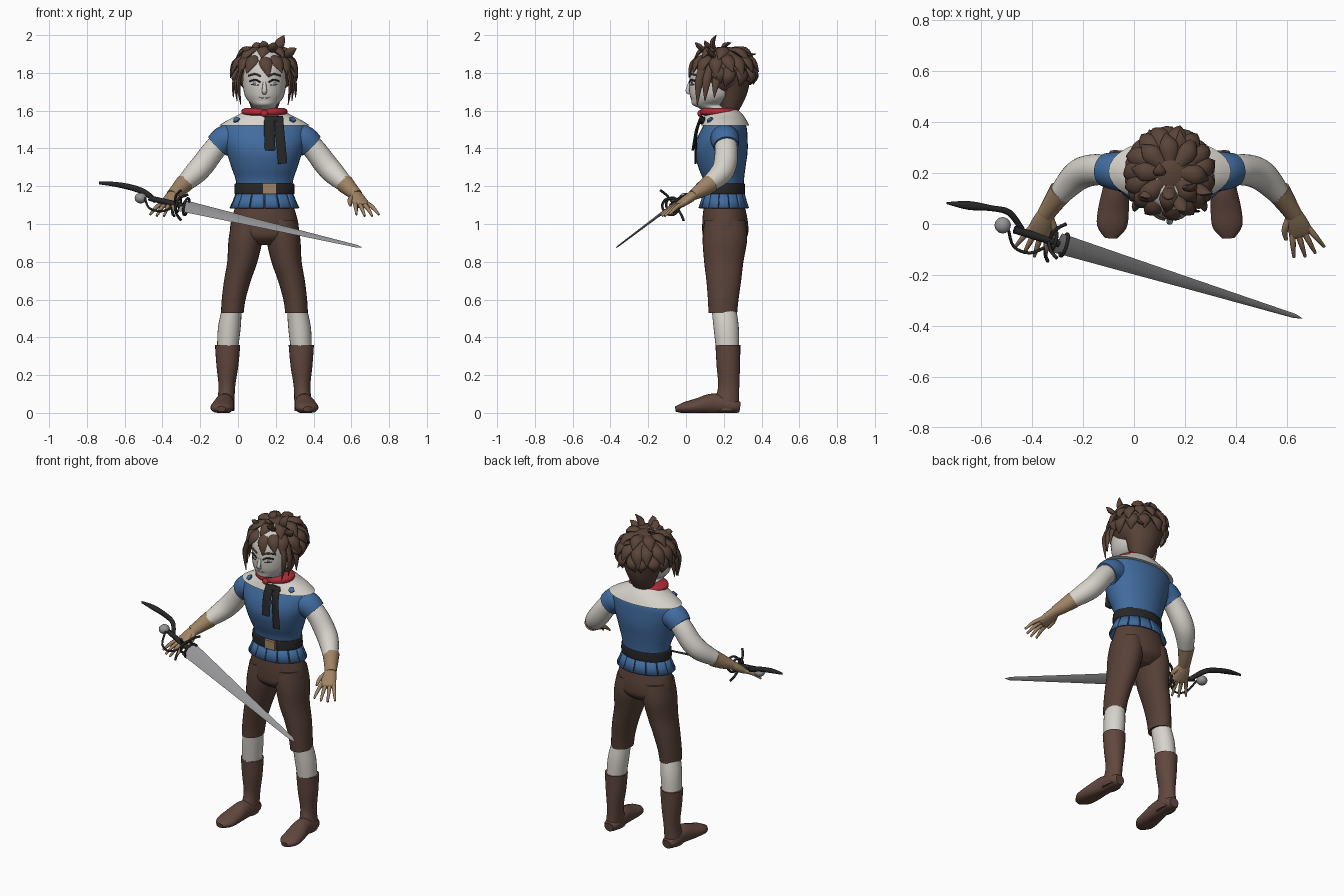
import bpy, bmesh, math, random
from mathutils import Vector, Matrix

cube = bpy.data.objects.get("Cube")
if cube:
    bpy.data.objects.remove(cube, do_unlink=True)
random.seed(4)
CX = .14          # the figure stands off centre, balanced by the sword
X, Y, Z = Vector((1, 0, 0)), Vector((0, 1, 0)), Vector((0, 0, 1))


def material(name, *rgb):
    m = bpy.data.materials.new(name)
    m.use_nodes = True
    m.diffuse_color = (*rgb, 1)
    m.node_tree.nodes["Principled BSDF"].inputs["Base Color"].default_value = (*rgb, 1)
    return m


hair_brown = material("hair brown", .1, .057, .04)
trouser_brown = material("trouser brown", .095, .052, .038)
boot_brown = material("boot brown", .12, .063, .048)
tunic_blue = material("tunic blue", .053, .15, .35)
scarf_red = material("scarf red", .43, .025, .04)
cloth_white = material("cloth white", .68, .65, .6)
skin = material("pale skin", .64, .61, .57)
leather_tan = material("leather tan", .35, .23, .13)
black = material("black leather", .02, .02, .021)
steel = material("steel", .3, .3, .31)


def build(name, verts, faces, mat, angle=50):
    mesh = bpy.data.meshes.new(name)
    mesh.from_pydata(verts, [], faces)
    bm = bmesh.new()
    bm.from_mesh(mesh)
    bmesh.ops.recalc_face_normals(bm, faces=bm.faces)
    bm.to_mesh(mesh)
    bm.free()
    mesh.materials.append(mat)
    mesh.shade_smooth()
    mesh.set_sharp_from_angle(angle=math.radians(angle))
    obj = bpy.data.objects.new(name, mesh)
    bpy.context.collection.objects.link(obj)
    return obj


def spline(pts, steps):
    out = []
    for i in range(len(pts) - 1):
        quad = (pts[max(i - 1, 0)], pts[i], pts[i + 1], pts[min(i + 2, len(pts) - 1)])
        for k in range(steps):
            t = k / steps
            out.append([.5 * (2 * b + (c - a) * t + (2 * a - 5 * b + 4 * c - d) * t * t
                              + (3 * b - a - 3 * c + d) * t ** 3) for a, b, c, d in zip(*quad)])
    return out + [list(pts[-1])]


def tube(name, pts, mat, n=20, steps=4, side=X, level=False):
    """Skin elliptical rings (x, y, z, radius along side, other radius) on a smooth path."""
    rings = spline(pts, steps)
    verts, faces = [], []
    last = len(rings) - 1
    for i, ring in enumerate(rings):
        t = (Vector(rings[min(i + 1, last)][:3]) - Vector(rings[max(i - 1, 0)][:3])).normalized()
        t = Z if level else t
        u = (side - t * side.dot(t)).normalized()
        v = t.cross(u)
        for j in range(n):
            a = math.tau * j / n
            verts.append(Vector(ring[:3]) + u * max(ring[3], .001) * math.cos(a)
                         + v * max(ring[4], .001) * math.sin(a))
    for i in range(last):
        for j in range(n):
            k = (j + 1) % n
            faces.append((i * n + j, i * n + k, i * n + n + k, i * n + n + j))
    faces += [tuple(range(n)), tuple(range(last * n, last * n + n))]
    return build(name, verts, faces, mat)


def loft(name, rows, mat, off=0, n=32):
    """Stack level rings given as (z, y, half width, half depth)."""
    return tube(name, [(CX + off, y, z, w, d) for z, y, w, d in rows], mat, n, level=True)


def cord(name, points, r, mat, n=8, flat=1, side=X):
    return tube(name, [(*p, r, r * flat) for p in points], mat, n, side=side)


def ball(name, loc, scale, mat):
    bm = bmesh.new()
    bmesh.ops.create_uvsphere(bm, u_segments=20, v_segments=12, radius=1,
                              matrix=Matrix.Translation(loc) @ Matrix.Diagonal((*scale, 1)))
    mesh = bpy.data.meshes.new(name)
    bm.to_mesh(mesh)
    bm.free()
    mesh.materials.append(mat)
    mesh.shade_smooth()
    bpy.context.collection.objects.link(bpy.data.objects.new(name, mesh))


# Torso, collar, neckerchief and belt
loft("tunic", [(1.1, .2, .146, .1), (1.22, .2, .15, .106), (1.3, .19, .175, .125), (1.38, .186, .2, .14),
               (1.45, .192, .22, .134), (1.52, .205, .212, .114), (1.56, .2, .14, .09)], tunic_blue)
loft("collar", [(1.522, .207, .24, .128), (1.55, .205, .195, .115), (1.58, .2, .135, .1),
                (1.605, .19, .1, .085)], cloth_white)
loft("neckerchief", [(1.575, .177, .105, .088), (1.585, .175, .12, .099), (1.605, .175, .119, .097),
                     (1.615, .175, .1, .085)], scarf_red)
ball("neckerchief_knot", (CX, .075, 1.585), (.02, .014, .018), scarf_red)
loft("belt", [(1.158, .197, .155, .112), (1.165, .197, .159, .115), (1.207, .197, .158, .115),
              (1.214, .197, .154, .111)], black)
bpy.ops.mesh.primitive_cube_add(size=1, location=(.168, .083, 1.187))
buckle = bpy.context.object
buckle.name = "belt_buckle"
buckle.scale = (.072, .014, .054)
buckle.data.materials.append(leather_tan)
cord("scarf_tail_short", [(.168, .082, 1.57), (.166, .055, 1.5), (.17, .036, 1.39)], .028, black, 10, .25)
cord("scarf_tail_long", [(.215, .085, 1.57), (.222, .056, 1.48), (.237, .05, 1.32)], .024, black, 10, .25)
ball("scarf_knot", (.19, .085, 1.55), (.05, .018, .022), black)

# Skirt of separate flaps below the belt
verts, faces, flaps, cols = [], [], 14, 6
for k in range(flaps):
    for c in range(cols):
        a = math.tau * (k + .04 + .92 * c / (cols - 1)) / flaps
        for z, w, d in ((1.17, .15, .108), (1.125, .167, .121), (1.085, .185, .134)):
            verts.append((CX + w * math.sin(a), .2 - d * math.cos(a), z))
    for c in range(cols - 1):
        for r in range(2):
            i = (k * cols + c) * 3 + r
            faces.append((i, i + 3, i + 4, i + 1))
skirt = build("tunic_skirt_flaps", verts, faces, tunic_blue)
skirt.modifiers.new("thickness", "SOLIDIFY").thickness = .008

# Pelvis, head and nape
loft("trouser_seat", [(1.13, .2, .14, .1), (1.05, .205, .168, .116), (.98, .208, .182, .122),
                      (.93, .207, .172, .115), (.89, .205, .09, .07)], trouser_brown)
loft("head", [(1.56, .19, .06, .055), (1.61, .15, .06, .075), (1.63, .115, .065, .08), (1.655, .13, .09, .102),
              (1.69, .142, .107, .123), (1.75, .15, .115, .133), (1.83, .16, .118, .13),
              (1.9, .17, .09, .1), (1.93, .17, .05, .05)], skin)
loft("nape_hair", [(1.6, .232, .065, .048), (1.68, .24, .095, .08), (1.76, .24, .125, .1)], hair_brown)
tube("nose", [(CX, .022, 1.75, .008, .008), (CX, .008, 1.705, .013, .011), (CX, .022, 1.69, .01, .006)], skin, 10)


def on_face(off, z, rise=.003):
    return (CX + off, .148 - .13 * math.sqrt(1 - (off / .113) ** 2) - rise, z)


cord("mouth", [on_face(o, 1.667 + abs(o) * .1, -.008) for o in (-.026, 0, .026)], .003, boot_brown)

# Limbs and face halves, built once per side
for s, label in ((1, "left"), (-1, "right")):
    def P(off, *rest):
        return (CX + s * off, *rest)

    cord(label + "_upper_lash", [on_face(s * o, z) for o, z in ((.022, 1.75), (.048, 1.764), (.078, 1.756))],
         .0045, black)
    cord(label + "_lower_lash", [on_face(s * o, z) for o, z in ((.03, 1.737), (.048, 1.734), (.07, 1.74))],
         .002, black)
    ball(label + "_iris", on_face(s * .049, 1.749, 0), (.011, .004, .013), steel)
    cord(label + "_brow", [on_face(s * o, z) for o, z in ((.02, 1.782), (.05, 1.794), (.085, 1.785))],
         .005, hair_brown)
    emblem, out = Vector(P(.148, .127, 1.551)), Vector((s * .37, -.56, .74))
    tube(label + "_collar_emblem", [(*(emblem + out * h), .019, .019) for h in (-.003, .006)],
         tunic_blue, 5, 1)

    tube(label + "_sleeve", [P(.12, .2, 1.45, .07, .07), P(.2, .206, 1.45, .076, .076),
                             P(.248, .212, 1.412, .067, .07)], tunic_blue, 24, side=Y)
    tube(label + "_arm", [P(.2, .205, 1.45, .058, .058), P(.26, .213, 1.4, .06, .06), P(.325, .207, 1.315, .062, .062),
                          P(.375, .178, 1.26, .058, .058), P(.445, .1, 1.195, .04, .04)], cloth_white, 24, side=Y)
    tube(label + "_glove_cuff", [P(.425, .128, 1.213, .049, .049), P(.455, .085, 1.183, .041, .041),
                                 P(.488, .035, 1.152, .034, .028)], leather_tan)
    # Open hand: palm, four fanned fingers and a thumb
    wrist = Vector(P(.482, .045, 1.157))
    d = Vector((s * .075, -.18, -.125)).normalized()
    across = Vector((s * .94, .33, 0))
    tube(label + "_palm", [(*(wrist + d * t), w, h) for t, w, h in
                           ((0, .033, .026), (.05, .042, .025), (.1, .045, .019), (.115, .038, .012))],
         leather_tan, side=across)
    for k, finger in enumerate(("index", "middle", "ring", "little")):
        f = k - 1.5
        base = wrist + d * .09 + across * f * .022
        tip = base + d * (.13 - .014 * abs(f)) + across * f * .02
        mid = base.lerp(tip, .5) + Z * .008
        tube(f"{label}_{finger}_finger", [(*base, .013, .013), (*mid, .011, .011), (*tip, .006, .006)],
             leather_tan, 8, side=across)
    base = wrist + d * .025 - across * .025
    tube(label + "_thumb", [(*base, .016, .016), (*(base + d * .04 - across * .03), .013, .013),
                            (*(base + d * .085 - across * .04), .007, .007)], leather_tan, 8, side=across)

    tube(label + "_trouser_leg", [P(.09, .206, 1.02, .082, .108), P(.1, .206, .92, .09, .118), P(.117, .2, .8, .08, .104),
                                  P(.143, .2, .7, .071, .092), P(.163, .197, .6, .063, .081),
                                  P(.17, .195, .53, .06, .076)], trouser_brown, 28, level=True)
    tube(label + "_stocking", [P(.17, .198, .57, .05, .064), P(.185, .212, .46, .06, .067),
                               P(.195, .22, .34, .056, .062)], cloth_white, 24, level=True)
    tube(label + "_boot_shaft", [P(.195, .222, .36, .067, .066), P(.196, .224, .25, .058, .062),
                                 P(.199, .226, .14, .044, .056), P(.204, .215, .06, .046, .066),
                                 P(.206, .21, .01, .046, .07)], boot_brown, 24, level=True)
    foot = tube(label + "_boot_foot", [P(.203, .285, .03, .03, .028), P(.205, .25, .035, .046, .038),
                                       P(.21, .15, .048, .05, .055), P(.22, .06, .035, .06, .042),
                                       P(.227, -.01, .026, .058, .03), P(.23, -.055, .02, .025, .014)], boot_brown)
    for v in foot.data.vertices:
        v.co.z = max(v.co.z, 0)

# Hair: a cap covered with layered, curved locks
HEAD = Vector((CX, .2, 1.805))
ball("hair_cap", HEAD, (.148, .152, .135), hair_brown)


def scalp(a, e, k):
    return HEAD + k * Vector((.15 * math.cos(e) * math.sin(a), -.155 * math.cos(e) * math.cos(a), .14 * math.sin(e)))


def lock(name, root, mid, tip, w, side=X):
    tube(name, [(*root, w * .7, w * .4), (*mid, w, w * .55), (*tip, .002, .002)], hair_brown, 8, side=side)


for layer, (e, count, reach, lift) in enumerate(((1.2, 8, .8, 1.14), (.75, 15, .85, 1.22), (.2, 14, .7, 1.12))):
    for i in range(count):
        a = math.tau * i / count
        if layer == 2 and math.cos(a) > .3:
            continue
        turn, drop = random.uniform(-.2, .2), reach + random.uniform(-.12, .12)
        lock(f"hair_lock_{layer}_{i}", scalp(a, e, .88), scalp(a + turn * .4, e - drop * .5, 1.08),
             scalp(a + turn, e - drop, lift), .036, Vector((math.cos(a), math.sin(a), 0)))
for i, (x, y, z, tx, ty, tz) in enumerate((
        (.06, .15, 1.9, .105, .16, 2), (.0, .15, 1.91, -.01, .1, 1.97), (-.07, .15, 1.89, -.12, .11, 1.93),
        (.1, .16, 1.87, .17, .12, 1.93), (.03, .12, 1.9, .06, .05, 1.96), (-.04, .2, 1.91, -.04, .24, 1.96),
        (.05, .28, 1.86, .04, .37, 1.9), (-.06, .3, 1.8, -.08, .37, 1.76), (.07, .3, 1.8, .09, .36, 1.74))):
    root, tip = Vector((CX + x, y, z)), Vector((CX + tx, ty, tz))
    lock(f"hair_tuft_{i}", root, root.lerp(tip, .5) + Vector((0, -.015, .01)), tip, .026)
for s, label in ((1, "left"), (-1, "right")):
    for i, y in enumerate((.07, .11, .16)):
        lock(f"{label}_temple_lock_{i}", (CX + s * .1, y + .03, 1.87), (CX + s * (.137 + i * .01), y, 1.76),
             (CX + s * (.125 + i * .02), y - .01, 1.63 + i * .02), .022, Y)

# Sword: blade, grip, rings, bars and curved tail
guard, point = Vector((-.33, -.065, 1.105)), Vector((.66, -.37, .875))
along = (point - guard).normalized()
wide = Vector((.36, .74, .57))
tube("blade", [(*guard.lerp(point, t), w, h) for t, w, h in
               ((.03, .05, .008), (.5, .03, .006), (.97, .011, .004), (1, .001, .001))], steel, 4, 1, side=wide)
cord("grip", [guard + along * t for t in (.04, -.06, -.15)], .015, black, 12, side=Z)
ball("pommel", (-.515, -.005, 1.137), (.032, .032, .028), steel)
tube("hilt_tail", [(-.44, -.02, 1.125, .014, .012), (-.49, .045, 1.165, .016, .013), (-.56, .062, 1.192, .016, .012),
                   (-.65, .073, 1.21, .013, .018), (-.735, .082, 1.217, .007, .004)], black, 10, side=Z)
flat = wide.cross(along).normalized()
for name, axis in (("cross_bar", wide), ("side_bar", flat)):
    cord(name, [guard + axis * t + along * b for t, b in ((-.1, .03), (-.05, 0), (.05, 0), (.1, .03))],
         .007, black, side=along)
for i, (shift, r) in enumerate(((.015, .038), (.06, .045))):
    bpy.ops.mesh.primitive_torus_add(major_segments=24, minor_segments=8, major_radius=r, minor_radius=.007,
                                     location=guard + along * shift, rotation=along.to_track_quat("Z", "Y").to_euler())
    ring = bpy.context.object
    ring.name = f"guard_ring_{i}"
    ring.data.materials.append(black)
    ring.data.shade_smooth()
cord("knuckle_bow", [guard - wide * w + along * t for w, t in ((.03, 0), (.085, -.05), (.08, -.12), (.01, -.17))],
     .006, black, side=flat)
